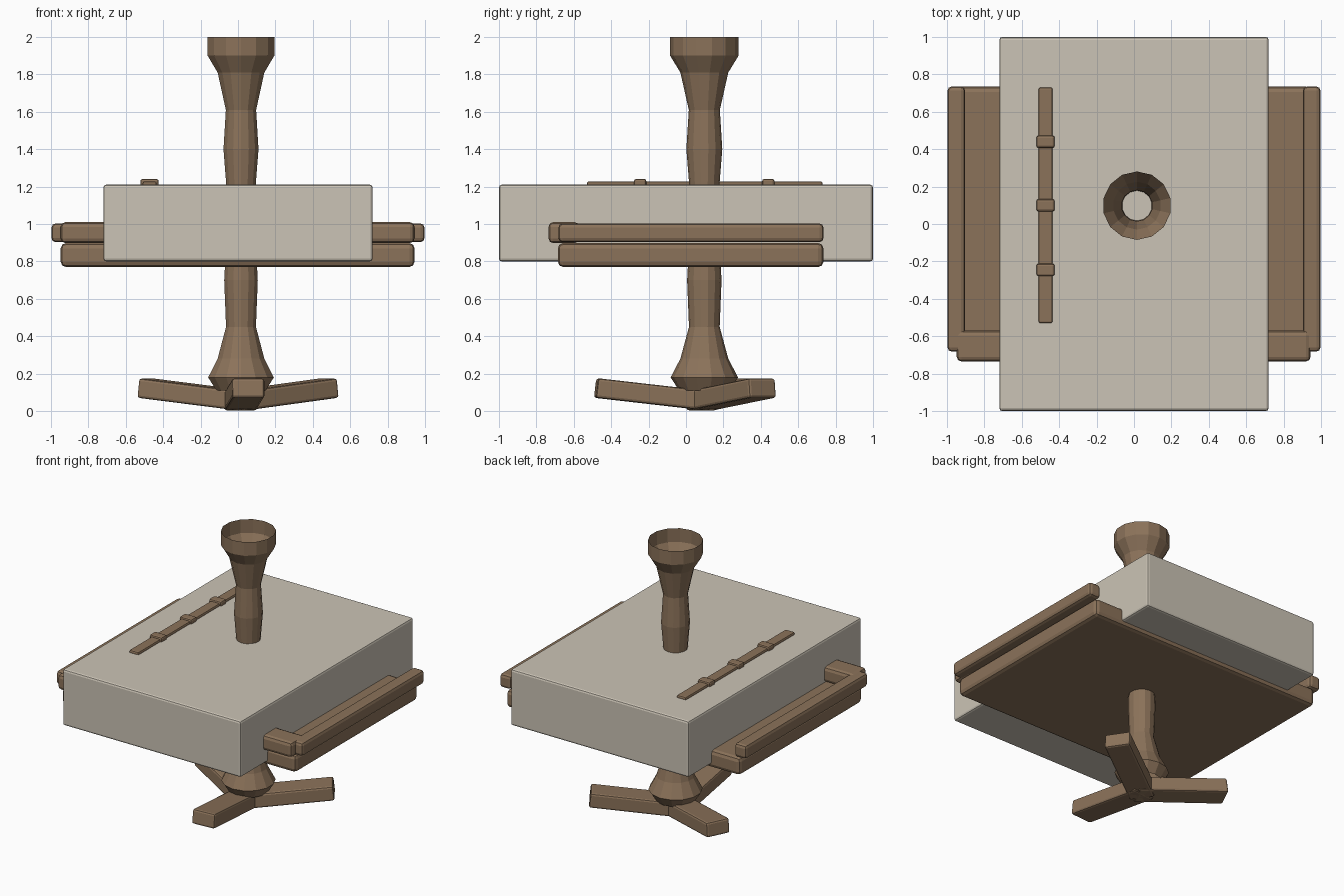
import bpy, bmesh
from math import sin, cos, pi, radians
from mathutils import Matrix, Vector

cube = bpy.data.objects.get("Cube")
if cube:
    bpy.data.objects.remove(cube)


def material(name, rgb):
    m = bpy.data.materials.new(name)
    m.use_nodes = True
    m.diffuse_color = (*rgb, 1)
    m.node_tree.nodes["Principled BSDF"].inputs["Base Color"].default_value = (*rgb, 1)
    return m


WOOD = material("brown wood", (0.26, 0.17, 0.102))
CREAM = material("cream cloth", (0.60, 0.55, 0.465))


def finish(name, bm, mat):
    mesh = bpy.data.meshes.new(name)
    bm.to_mesh(mesh)
    bm.free()
    mesh.materials.append(mat)
    obj = bpy.data.objects.new(name, mesh)
    bpy.context.collection.objects.link(obj)
    return obj


def box(name, low, high, bevel, mat=WOOD, matrix=None):
    """Rounded box between two corners, optionally moved by a matrix."""
    low, high = Vector(low), Vector(high)
    bm = bmesh.new()
    bmesh.ops.create_cube(bm, size=1)
    bmesh.ops.scale(bm, vec=high - low, verts=bm.verts)
    bmesh.ops.translate(bm, vec=(low + high) / 2, verts=bm.verts)
    bmesh.ops.bevel(bm, geom=bm.edges[:], offset=bevel, segments=2,
                    profile=0.5, affect='EDGES', clamp_overlap=True)
    if matrix:
        bm.transform(matrix)
    return finish(name, bm, mat)


# Cushion block and the board under it
box("cushion", (-0.72, -1, 0.80), (0.72, 1, 1.21), 0.015, CREAM)
box("seat_board", (-0.948, -0.685, 0.77), (0.944, 0.735, 0.898), 0.028)

# Raised rails around three sides of the board
box("front_rail", (-0.948, -0.735, 0.898), (0.944, -0.57, 1.01), 0.025)
for side, x0, x1 in (("left", 0.903, 0.997), ("right", -0.997, -0.903)):
    box(side + "_rail", (x0, -0.682, 0.903), (x1, 0.735, 1.003), 0.022)

# Thin strip with three bands on top of the cushion
box("top_strip", (-0.51, -0.53, 1.19), (-0.435, 0.73, 1.228), 0.01)
for i, y in enumerate((-0.245, 0.10, 0.44)):
    box(f"strip_band_{i + 1}", (-0.522, y - 0.033, 1.19),
        (-0.424, y + 0.033, 1.241), 0.012)

# Turned hollow stem, open at both ends: (radius, height)
PROFILE = [(0.135, 0.11), (0.18, 0.18), (0.128, 0.28), (0.082, 0.45),
           (0.092, 0.70), (0.08, 0.92), (0.08, 1.20), (0.096, 1.40),
           (0.083, 1.61), (0.128, 1.81), (0.183, 1.90), (0.183, 2.0)]
SIDES = 14
bm = bmesh.new()
rings = []
for r, z in PROFILE:
    rings.append([bm.verts.new((0.016 + r * cos(2 * pi * k / SIDES + pi / 2),
                                0.098 + r * sin(2 * pi * k / SIDES + pi / 2), z))
                  for k in range(SIDES)])
for a, b in zip(rings, rings[1:]):
    for k in range(SIDES):
        n = (k + 1) % SIDES
        bm.faces.new((a[k], a[n], b[n], b[k]))
finish("stem", bm, WOOD)

# Three upturned feet meeting under the stem
for i in range(3):
    place = (Matrix.Translation((0.015, 0.09, 0.005))
             @ Matrix.Rotation(radians(34 + 120 * i), 4, 'Z')
             @ Matrix.Rotation(radians(-6.5), 4, 'Y'))
    box(f"foot_{i + 1}", (-0.03, -0.087, 0), (0.582, 0.087, 0.105), 0.014, WOOD, place)
